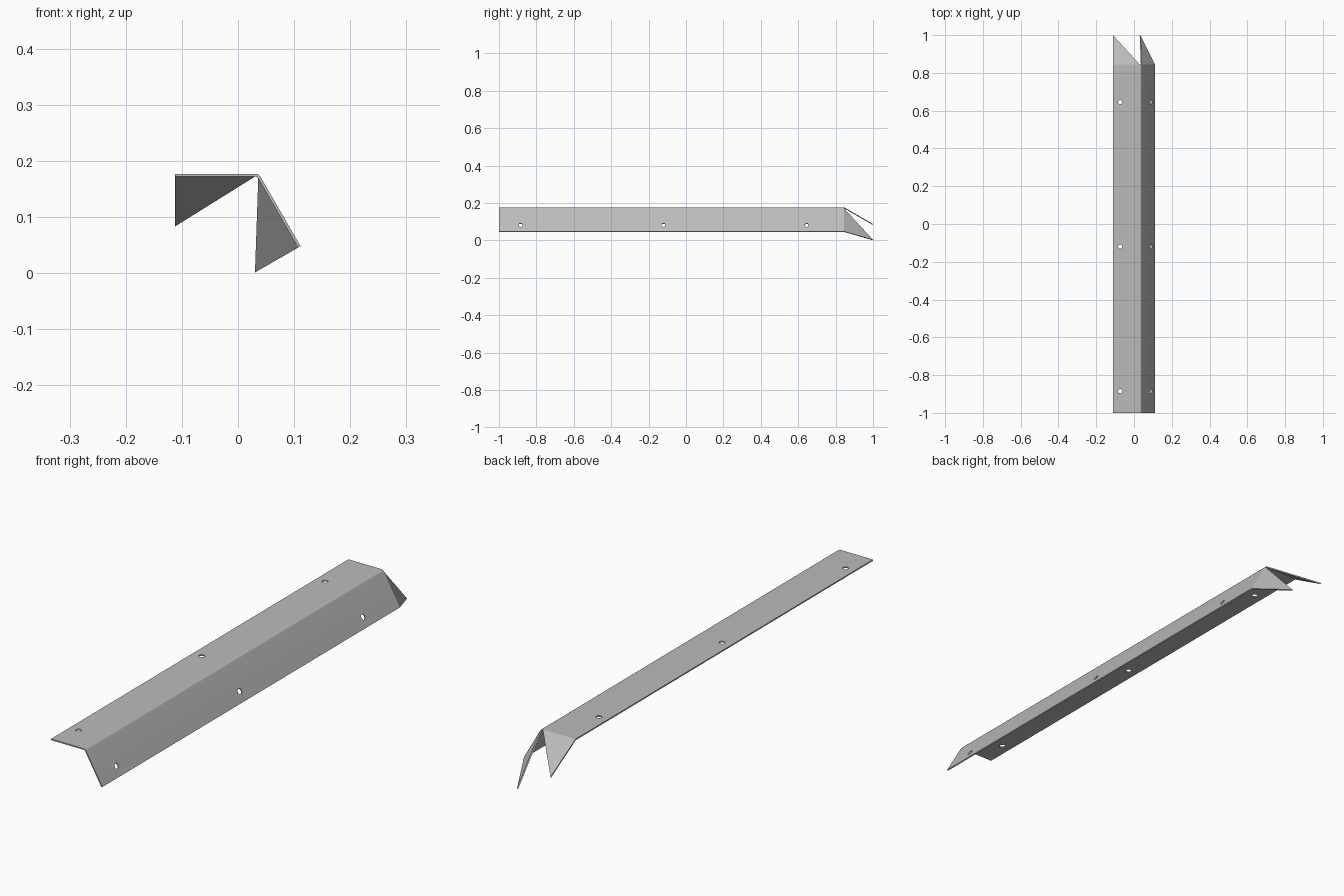
import bpy, bmesh
from math import cos, sin, radians, tan
from mathutils import Vector, Matrix

if "Cube" in bpy.data.objects:
    bpy.data.objects.remove(bpy.data.objects["Cube"], do_unlink=True)

THICK = 0.005
WIDTH = 0.149            # flange width from the virtual corner
BEND_R = 0.012           # outer bend radius
FRONT, FOLD, TIP = -1.0, 0.845, 1.0
BEND = radians(60)
CORNER = Vector((0.037, 0, 0.177))
Y = Vector((0, 1, 0))
# each flange: direction away from the corner, and inward normal
FLANGES = [(Vector((-1, 0, 0)), Vector((0, 0, -1))),
           (Vector((cos(BEND), 0, -sin(BEND))), Vector((-sin(BEND), 0, -cos(BEND))))]


def on_flange(i, along, y, depth=0.0):
    direction, inward = FLANGES[i]
    return CORNER + direction * along + inward * depth + Y * y


steel = bpy.data.materials.new("grey_steel")
steel.use_nodes = True
steel.diffuse_color = (0.5, 0.5, 0.5, 1)
steel.node_tree.nodes["Principled BSDF"].inputs["Base Color"].default_value = (0.5, 0.5, 0.5, 1)

# outer profile: flange, rounded bend, flange
tangent = BEND_R * tan(BEND / 2)
centre = on_flange(0, tangent, 0, BEND_R)
STEPS = 6
arc = [centre + BEND_R * Vector((sin(BEND * k / STEPS), 0, cos(BEND * k / STEPS)))
       for k in range(STEPS + 1)]
profile = [on_flange(0, WIDTH, 0)] + arc + [on_flange(1, WIDTH, 0)]

# folded sheet with a triangular tab bent inward at the end of each flange
bm = bmesh.new()
front = [bm.verts.new(p + Y * FRONT) for p in profile]
back = [bm.verts.new(p + Y * FOLD) for p in profile]
for k in range(len(profile) - 1):
    bm.faces.new((front[k], front[k + 1], back[k + 1], back[k]))
drop = (TIP - FOLD) * tan(radians(30))
tips = [bm.verts.new(on_flange(i, WIDTH, TIP, drop)) for i in (0, 1)]
bm.faces.new((back[0], back[1], tips[0]))
bm.faces.new((back[-2], back[-1], tips[1]))
bmesh.ops.recalc_face_normals(bm, faces=bm.faces)
bm.normal_update()
if bm.faces[0].normal.z < 0:
    bmesh.ops.reverse_faces(bm, faces=bm.faces)
mesh = bpy.data.meshes.new("angle_bracket")
bm.to_mesh(mesh)
bm.free()
mesh.materials.append(steel)
bracket = bpy.data.objects.new("angle_bracket", mesh)
bpy.context.collection.objects.link(bracket)

# screw holes: three through each flange
bm = bmesh.new()
for i, (direction, inward) in enumerate(FLANGES):
    turn = inward.to_track_quat('Z', 'Y').to_matrix().to_4x4()
    for y in (-0.885, -0.12, 0.645):
        place = Matrix.Translation(on_flange(i, WIDTH - 0.039, y))
        bmesh.ops.create_cone(bm, cap_ends=True, segments=20, radius1=0.011,
                              radius2=0.011, depth=0.03, matrix=place @ turn)
cut_mesh = bpy.data.meshes.new("hole_cutter")
bm.to_mesh(cut_mesh)
bm.free()
cut_mesh.materials.append(steel)
cutter = bpy.data.objects.new("hole_cutter", cut_mesh)
cutter.hide_render = True
bpy.context.collection.objects.link(cutter)

solid = bracket.modifiers.new("sheet_thickness", 'SOLIDIFY')
solid.thickness = THICK
solid.offset = -1
solid.use_even_offset = True
holes = bracket.modifiers.new("holes", 'BOOLEAN')
holes.operation = 'DIFFERENCE'
holes.solver = 'EXACT'
holes.object = cutter

# apply, drop the cutter, and shade the bend smoothly
bpy.ops.object.select_all(action='DESELECT')
bpy.context.view_layer.objects.active = bracket
bracket.select_set(True)
for name in [m.name for m in bracket.modifiers]:
    bpy.ops.object.modifier_apply(modifier=name)
bpy.data.objects.remove(cutter, do_unlink=True)
bpy.ops.object.shade_smooth_by_angle(angle=radians(20))
